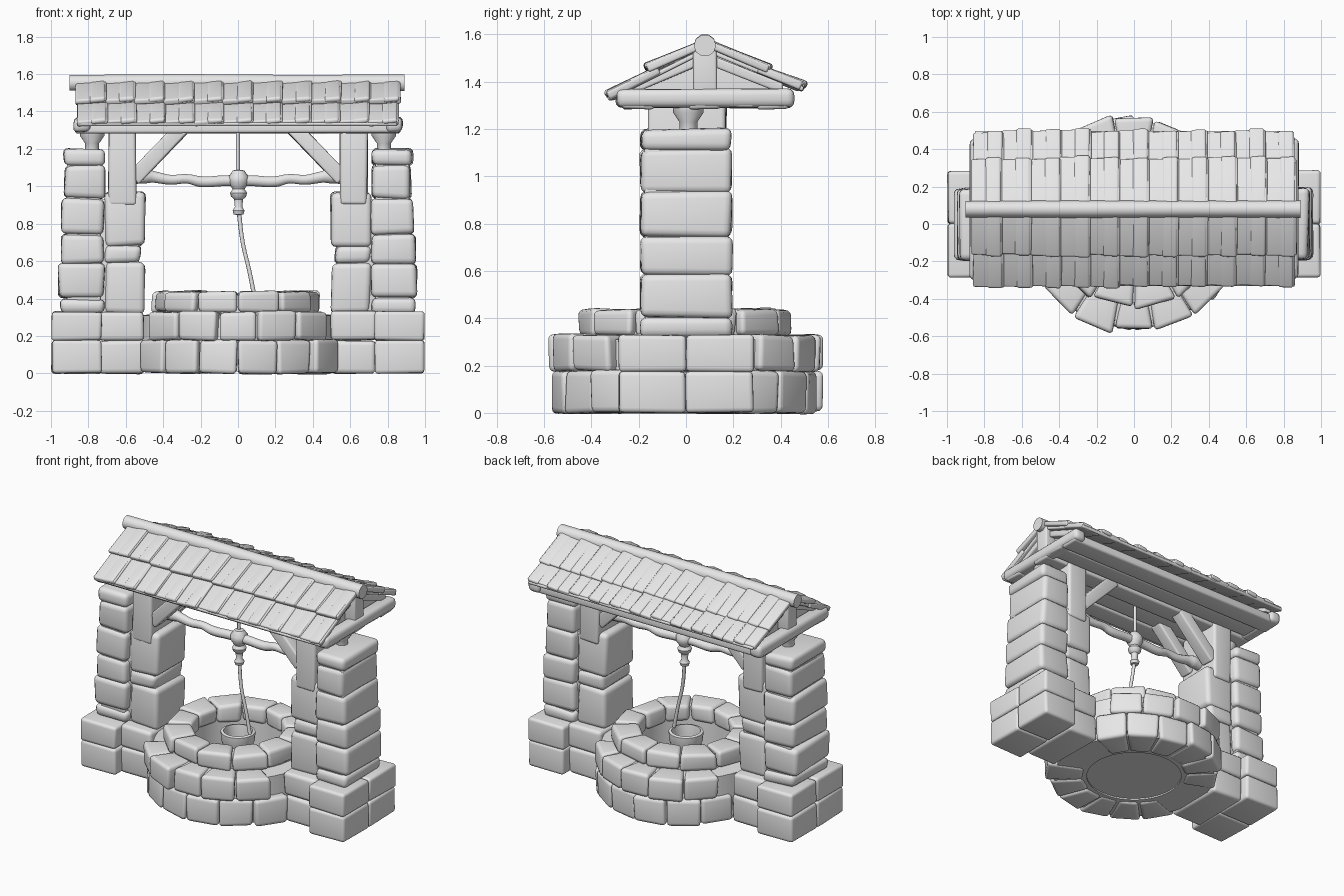
import bpy, bmesh, math, random
from mathutils import Vector as V

if "Cube" in bpy.data.objects:
    bpy.data.objects.remove(bpy.data.objects["Cube"])
random.seed(7)

clay = bpy.data.materials.new("plain_light_grey")
clay.diffuse_color = (0.8, 0.8, 0.8, 1)
clay.use_nodes = True
clay.node_tree.nodes["Principled BSDF"].inputs["Base Color"].default_value = clay.diffuse_color

def finish(ob, angle=50):
    ob.data.materials.clear()
    ob.data.materials.append(clay)
    bpy.ops.object.select_all(action='DESELECT')
    ob.select_set(True)
    bpy.context.view_layer.objects.active = ob
    bpy.ops.object.shade_smooth_by_angle(angle=math.radians(angle))

def obj(name, bm, angle=50):
    me = bpy.data.meshes.new(name)
    bm.to_mesh(me)
    bm.free()
    ob = bpy.data.objects.new(name, me)
    bpy.context.collection.objects.link(ob)
    finish(ob, angle)

def block(target, fn, bevel=0.03, jit=0.01):
    """Worn block: fn maps unit-cube coordinates (-1..1) to space."""
    bm = bmesh.new()
    bmesh.ops.create_cube(bm, size=2)
    for v in bm.verts:
        v.co = fn(*v.co) + V([random.uniform(-jit, jit) for _ in range(3)])
    bmesh.ops.recalc_face_normals(bm, faces=bm.faces)
    bmesh.ops.bevel(bm, geom=bm.edges[:], offset=bevel, segments=3, profile=0.55,
                    affect='EDGES', clamp_overlap=True)
    me = bpy.data.meshes.new("tmp")
    bm.to_mesh(me)
    bm.free()
    target.from_mesh(me)
    bpy.data.meshes.remove(me)

def box(target, x, y, z, bevel=0.03, jit=0.01):
    m = lambda r, t: (r[0] + r[1]) / 2 + t * (r[1] - r[0]) / 2
    block(target, lambda a, b, c: V((m(x, a), m(y, b), m(z, c))), bevel, jit)

def lathe(name, prof, n=32, center=(0, 0)):
    """Revolve (radius, z) points around a vertical axis."""
    bm = bmesh.new()
    vs = [bm.verts.new((r + center[0], center[1], z)) for r, z in prof]
    es = [bm.edges.new(p) for p in zip(vs, vs[1:])]
    bmesh.ops.spin(bm, geom=vs + es, cent=(*center, 0), axis=(0, 0, 1),
                   angle=math.tau, steps=n)
    bmesh.ops.remove_doubles(bm, verts=bm.verts, dist=1e-4)
    bmesh.ops.recalc_face_normals(bm, faces=bm.faces)
    obj(name, bm, 40)

def tube(name, pts):
    """Round tube through (x, y, z, radius) points."""
    cu = bpy.data.curves.new(name, 'CURVE')
    cu.dimensions, cu.bevel_depth, cu.bevel_resolution = '3D', 1, 3
    cu.use_fill_caps, cu.resolution_u = True, 4
    sp = cu.splines.new('BEZIER')
    sp.bezier_points.add(len(pts) - 1)
    for p, q in zip(sp.bezier_points, pts):
        p.co, p.radius = q[:3], q[3]
        p.handle_left_type = p.handle_right_type = 'AUTO'
    ob = bpy.data.objects.new(name, cu)
    bpy.context.collection.objects.link(ob)
    bpy.ops.object.select_all(action='DESELECT')
    ob.select_set(True)
    bpy.context.view_layer.objects.active = ob
    bpy.ops.object.convert(target='MESH')
    finish(bpy.context.object)

# well ring: three courses of wedge stones
def course(name, n, r0, r1, z0, z1, offset, skip):
    bm = bmesh.new()
    for i in range(n):
        mid = math.tau * (i + offset) / n - math.pi / 2
        if abs(math.cos(mid)) > skip:
            continue
        half = math.pi / n * 0.97
        ro = r1 + random.uniform(-0.02, 0.012)
        def fn(a, b, c):
            t, r = mid + a * half, (ro if b > 0 else r0)
            return V((r * math.cos(t), r * math.sin(t), z1 if c > 0 else z0))
        block(bm, fn, 0.025, 0.007)
    obj(name, bm)

course("ring_bottom_stones", 16, 0.34, 0.575, 0.0, 0.18, 0.5, 0.9)
course("ring_middle_stones", 16, 0.33, 0.585, 0.175, 0.33, 0, 0.9)
course("ring_top_stones", 12, 0.29, 0.455, 0.325, 0.44, 0.5, 2)
lathe("ring_mortar", [(0.31, 0.01), (0.525, 0.01), (0.525, 0.31), (0.42, 0.32),
                      (0.42, 0.42), (0.31, 0.42), (0.31, 0.01)], 48)
lathe("well_floor", [(0, 0.02), (0.33, 0.02), (0.33, 0.05), (0, 0.05)], 48)

# stone piers on both sides
for s, side in ((-1, "left"), (1, "right")):
    bm = bmesh.new()
    sx = lambda a, b: (min(s * a, s * b), max(s * a, s * b))
    # stepped base
    for z in ((0, 0.175), (0.175, 0.33)):
        for y in ((-0.285, 0), (0, 0.285)):
            box(bm, sx(0.73, 0.995), y, z, 0.02, 0.004)
        box(bm, sx(0.5, 0.74), (-0.22, 0.22), z, 0.025, 0.006)
    obj(side + "_pier_base", bm)
    # tall outer stack
    bm = bmesh.new()
    levels = [0.32, 0.4, 0.585, 0.745, 0.935, 1.115, 1.2]
    outer = [0.95, 0.96, 0.95, 0.94, 0.925, 0.935, 0.92]
    for i, (a, b) in enumerate(zip(levels, levels[1:])):
        box(bm, sx(0.715, outer[i]), (-0.193, 0.193), (a, b), 0.032, 0.008)
    box(bm, sx(0.735, 0.915), (-0.175, 0.175), (0.3, 1.18), 0.01, 0)
    obj(side + "_outer_stones", bm)
    # shorter inner stack
    bm = bmesh.new()
    for a, b, w in ((0.32, 0.59, 0.5), (0.585, 0.685, 0.52), (0.68, 0.97, 0.495)):
        box(bm, sx(w, 0.71), (-0.16, 0.16), (a, b), 0.032, 0.008)
    box(bm, sx(0.53, 0.76), (-0.14, 0.14), (0.3, 0.93), 0.01, 0)
    obj(side + "_inner_stones", bm)
    # timber post, pair of diagonal braces and short peg
    bm = bmesh.new()
    box(bm, sx(0.545, 0.692), (-0.16, 0.17), (0.9, 1.31), 0.02, 0.004)
    obj(side + "_post", bm)
    bm = bmesh.new()
    p, q = V((s * 0.56, 0, 1.04)), V((s * 0.29, 0, 1.32))
    n = V((s, 0, 1)).normalized()
    for yc in (-0.1, 0.11):
        block(bm, lambda a, b, c: (p if a < 0 else q) + n * c * 0.04
              + V((0, yc + 0.045 * b, 0)), 0.012, 0.003)
    obj(side + "_braces", bm)
    lathe(side + "_peg", [(0, 1.18), (0.038, 1.18), (0.038, 1.23), (0.065, 1.27),
                          (0.065, 1.3), (0, 1.3)], 16, (s * 0.78, 0.01))

# ceiling planks and end tie beams
bm = bmesh.new()
for i in range(5):
    y = -0.27 + i * 0.142
    box(bm, (-0.87, 0.87), (y, y + 0.137), (1.285 + 0.008 * (i % 2), 1.345), 0.016, 0.004)
obj("ceiling_planks", bm)
bm = bmesh.new()
for s in (-1, 1):
    box(bm, (s * 0.835 - 0.045, s * 0.835 + 0.045), (-0.295, 0.455), (1.29, 1.37), 0.03, 0.004)
obj("end_tie_beams", bm)

# gable king posts, rafters and recessed boards
bm = bmesh.new()
for s in (-1, 1):
    box(bm, (s * 0.82 - 0.04, s * 0.82 + 0.04), (0.03, 0.13), (1.35, 1.54), 0.012, 0.003)
    for e, ez in ((-0.25, 1.36), (0.41, 1.37)):
        block(bm, lambda a, b, c: V((s * 0.8 + 0.03 * a, e if b < 0 else 0.08,
              (ez if b < 0 else 1.5) + 0.022 * c)), 0.01, 0.002)
    block(bm, lambda a, b, c: V((s * 0.775 + 0.012 * a,
          (0.08 + b * 0.36) if c < 0 else 0.08 + b * 0.03, 1.345 if c < 0 else 1.535)), 0.004, 0)
obj("gable_frames", bm)

# roof: boards and two rows of overlapping tiles on each slope
def slab(bm, x0, x1, a, b, t, roll=0.0, bevel=0.008, jit=0.0):
    a, b = V((0, *a)), V((0, *b))
    n = (b - a).cross(V((1, 0, 0))).normalized()
    n = n if n.z > 0 else -n
    def fn(u, w, c):
        p = a if w < 0 else b
        lift = (0 if c > 0 else -t) + roll * u
        return p + n * lift + V((x1 if u > 0 else x0, 0, 0))
    block(bm, fn, bevel, jit)

slopes = {"front": [((0.06, 1.565), (-0.17, 1.468)), ((-0.12, 1.46), (-0.335, 1.352))],
          "back": [((0.10, 1.57), (0.355, 1.462)), ((0.31, 1.465), (0.50, 1.393))]}
N = 11
for side, rows in slopes.items():
    bm = bmesh.new()
    a, b = rows[0][0], rows[1][1]
    slab(bm, -0.85, 0.85, (a[0], a[1] - 0.03), (b[0], b[1] - 0.015), 0.02)
    obj(side + "_roof_boards", bm)
    for row, (a, b) in zip(("upper", "lower"), rows):
        bm = bmesh.new()
        X = 0.865 if row == "upper" else 0.855
        w = 2 * X / N
        for i in range(N):
            x = -X + i * w
            d = random.uniform(-0.008, 0.008)
            # low pan tile with a raised rounded cover tile beside it
            slab(bm, x - 0.004, x + w + 0.004, a, (b[0] + d, b[1]), 0.032, 0.005, 0.01, 0.003)
            e = (b[0] + d - (0.008 if side == "front" else -0.008), b[1] + 0.006)
            slab(bm, x + w * 0.45, x + w * 0.98, (a[0], a[1] + 0.005), e, 0.03, 0.004, 0.016, 0.002)
        obj(f"{side}_{row}_tiles", bm)
tube("ridge_pole", [(-0.9, 0.08, 1.553, 0.044), (-0.3, 0.08, 1.555, 0.047),
                    (0.3, 0.08, 1.553, 0.045), (0.89, 0.08, 1.553, 0.047)])

# knobbly axle with hub
half = [(0.07, 1.03, 0.03), (0.2, 1.025, 0.03), (0.27, 1.04, 0.026), (0.36, 1.035, 0.027),
        (0.45, 1.05, 0.032), (0.49, 1.055, 0.042), (0.56, 1.05, 0.04)]
tube("axle", [(-x, 0.01, z, r) for x, z, r in reversed(half)] +
     [(0, 0.01, 1.03, 0.032)] + [(x, 0.01, z, r) for x, z, r in half])
lathe("axle_hub", [(0, 1.09), (0.03, 1.085), (0.055, 1.05), (0.055, 1.02), (0.032, 0.985),
                   (0.045, 0.965), (0.04, 0.945), (0.024, 0.93), (0.02, 0.89),
                   (0.032, 0.87), (0.026, 0.85), (0, 0.845)], 16, (0.003, 0.01))

# rope and bucket
tube("rope", [(0, 0.01, 1.3, 0.011), (0, 0.01, 1.06, 0.011)])
tube("hanging_rope", [(0.003, 0.01, 0.88, 0.012), (0.025, 0.0, 0.7, 0.011),
                      (0.06, 0, 0.55, 0.011), (0.09, 0, 0.4, 0.012)])
lathe("bucket", [(0, 0.17), (0.085, 0.17), (0.09, 0.3), (0.106, 0.34), (0.108, 0.395),
                 (0.09, 0.4), (0.082, 0.35), (0.078, 0.22), (0, 0.22)], 24)
